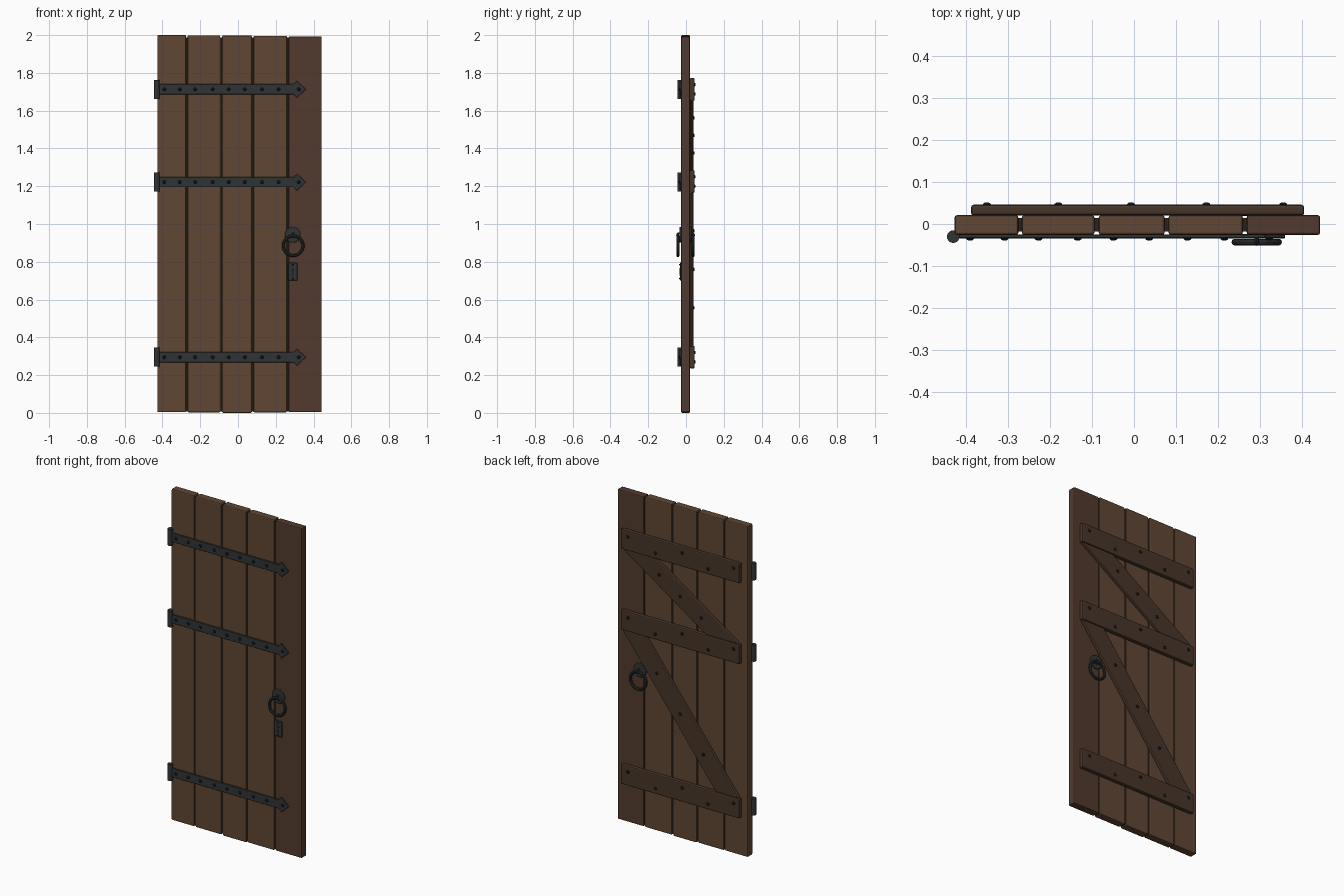
import bpy, bmesh, math
from mathutils import Vector

if "Cube" in bpy.data.objects:
    bpy.data.objects.remove(bpy.data.objects["Cube"])


def material(name, r, g, b):
    m = bpy.data.materials.new(name)
    m.diffuse_color = (r, g, b, 1)
    m.use_nodes = True
    m.node_tree.nodes["Principled BSDF"].inputs["Base Color"].default_value = m.diffuse_color
    return m


WOOD = material("plank_wood", 0.115, 0.062, 0.034)
WOOD_RED = material("reddish_plank_wood", 0.085, 0.042, 0.027)
WOOD_DARK = material("brace_wood", 0.062, 0.035, 0.022)
GAP = material("gap_wood", 0.025, 0.016, 0.01)
IRON = material("iron", 0.03, 0.034, 0.036)
BLACK = material("nail_iron", 0.014, 0.015, 0.016)


def finish(bm, name, mat, bevel=0, segments=1, smooth=False):
    bmesh.ops.recalc_face_normals(bm, faces=bm.faces[:])
    me = bpy.data.meshes.new(name)
    bm.to_mesh(me)
    bm.free()
    me.materials.append(mat)
    ob = bpy.data.objects.new(name, me)
    bpy.context.collection.objects.link(ob)
    if bevel:
        mod = ob.modifiers.new("bevel", 'BEVEL')
        mod.width, mod.segments = bevel, segments
        mod.limit_method = 'ANGLE'
    if smooth:
        bpy.ops.object.select_all(action='DESELECT')
        ob.select_set(True)
        bpy.context.view_layer.objects.active = ob
        bpy.ops.object.shade_smooth_by_angle(angle=math.radians(35))
    return ob


def slab(name, outline, y0, y1, mat, bevel=0, segments=1, smooth=False):
    """Extrude an x-z outline from y0 to y1."""
    bm = bmesh.new()
    face = bm.faces.new([bm.verts.new((x, y0, z)) for x, z in outline])
    ext = bmesh.ops.extrude_face_region(bm, geom=[face])
    verts = [v for v in ext["geom"] if isinstance(v, bmesh.types.BMVert)]
    bmesh.ops.translate(bm, vec=(0, y1 - y0, 0), verts=verts)
    return finish(bm, name, mat, bevel, segments, smooth)


def rect(x0, x1, z0, z1):
    return [(x0, z0), (x1, z0), (x1, z1), (x0, z1)]


def disc(cx, cz, rx, rz, n=24):
    return [(cx + rx * math.cos(i * math.tau / n), cz + rz * math.sin(i * math.tau / n)) for i in range(n)]


def nails(name, points, y, side, r=0.01, h=0.005):
    """Domed nail heads on a surface at y, facing side (+1 back, -1 front)."""
    bm = bmesh.new()
    for x, z in points:
        rings = []
        for k, dy in ((1, -0.002), (0.9, 0.4 * h), (0.5, h)):
            rings.append([bm.verts.new((px, y + side * dy, pz)) for px, pz in disc(x, z, r * k, r * k, 10)])
        for a, b in zip(rings, rings[1:]):
            for i in range(10):
                bm.faces.new((a[i], a[(i + 1) % 10], b[(i + 1) % 10], b[i]))
        bm.faces.new(rings[0])
        bm.faces.new(rings[-1])
    return finish(bm, name, BLACK)


def torus(name, c, R, r, mat, n=40, m=10, axis='Y'):
    bm = bmesh.new()
    grid = []
    for i in range(n):
        a = i * math.tau / n
        row = []
        for j in range(m):
            b = j * math.tau / m
            d, s = R + r * math.cos(b), r * math.sin(b)
            p = (d * math.cos(a), s, d * math.sin(a)) if axis == 'Y' else (s, d * math.cos(a), d * math.sin(a))
            row.append(bm.verts.new(Vector(c) + Vector(p)))
        grid.append(row)
    for i in range(n):
        for j in range(m):
            p, q, k = grid[i], grid[(i + 1) % n], (j + 1) % m
            bm.faces.new((p[j], q[j], q[k], p[k]))
    return finish(bm, name, mat, smooth=True)


# Vertical planks with slightly uneven ends
planks = [(-0.427, -0.275, 0.004, 2.0), (-0.267, -0.094, 0.003, 1.999), (-0.084, 0.073, 0.0, 1.998),
          (0.082, 0.259, 0.003, 1.996), (0.268, 0.443, 0.004, 1.993)]
for i, (x0, x1, z0, z1) in enumerate(planks):
    slab(f"plank_{i + 1}", rect(x0, x1, z0, z1), -0.026, 0.021,
         WOOD_RED if i == 4 else WOOD, 0.006, 2)

# Recessed tongues filling the gaps
for i in range(4):
    slab(f"plank_tongue_{i + 1}", rect(planks[i][1] - 0.004, planks[i + 1][0] + 0.004, 0.008, 1.988),
         -0.018, 0.014, GAP)

# Back ledges
BACK_NAILS = (-0.35, -0.18, -0.007, 0.172, 0.355)
LEVELS = (0.295, 1.225, 1.713)
for i, z in enumerate(LEVELS):
    slab(f"back_ledge_{i + 1}", rect(-0.388, 0.405, z - 0.06, z + 0.06), 0.020, 0.046, WOOD_DARK, 0.007, 2)
    nails(f"ledge_nails_{i + 1}",
          [(x, z + (0.025 if k % 2 == 0 else -0.025)) for k, x in enumerate(BACK_NAILS)], 0.046, 1)

# Diagonal back braces, cut to meet the ledges
for i, w in ((0, 0.155), (1, 0.22)):
    zb, zt = LEVELS[i] + 0.058, LEVELS[i + 1] - 0.058
    a, b = -0.38, 0.40
    slab(f"back_brace_{i + 1}", [(a, zb), (a + w, zb), (b, zt), (b - w, zt)], 0.020, 0.041, WOOD_DARK, 0.006, 2)
    lo, hi = a + w / 2, b - w / 2
    nails(f"brace_nails_{i + 1}",
          [(lo + (hi - lo) * t, zb + (zt - zb) * t) for t in (0.25, 0.5, 0.75)], 0.041, 1)

# Strap hinges with arrow tips and knuckles
STRAP_NAILS = (-0.39, -0.308, -0.227, -0.134, -0.049, 0.036, 0.127, 0.215, 0.322)
for i, z in enumerate((0.295, 1.222, 1.713)):
    h = 0.027
    outline = [(-0.43, -h), (0.295, -h), (0.312, -0.045), (0.36, 0), (0.312, 0.045), (0.295, h), (-0.43, h)]
    slab(f"strap_hinge_{i + 1}", [(x, z + dz) for x, dz in outline], -0.034, -0.025, IRON, 0.0015)
    nails(f"strap_nails_{i + 1}", [(x, z) for x in STRAP_NAILS], -0.034, -1)
    bm = bmesh.new()
    bmesh.ops.create_cone(bm, cap_ends=True, segments=20, radius1=0.015, radius2=0.015, depth=0.1)
    bmesh.ops.translate(bm, vec=(-0.43, -0.03, z), verts=bm.verts[:])
    finish(bm, f"hinge_knuckle_{i + 1}", IRON, smooth=True)

# Ring pulls on both faces
for side, y, label in ((-1, -0.026, "front"), (1, 0.021, "back")):
    slab(f"{label}_ring_plate", disc(0.29, 0.943, 0.042, 0.042), y - side * 0.002, y + side * 0.008,
         IRON, 0.003, 2, True)
    torus(f"{label}_ring", (0.292, y + side * 0.017, 0.885), 0.052, 0.008, IRON)
    torus(f"{label}_ring_staple", (0.292, y + side * 0.010, 0.940), 0.011, 0.005, IRON, 16, 8, 'X')

# Keyhole plate on the front
slab("keyhole_plate", rect(0.265, 0.315, 0.70, 0.796), -0.033, -0.025, IRON, 0.003)
slab("keyhole_round", disc(0.29, 0.757, 0.009, 0.009, 16), -0.0336, -0.03, BLACK)
slab("keyhole_slot", [(0.284, 0.727), (0.296, 0.727), (0.293, 0.755), (0.287, 0.755)], -0.0335, -0.03, BLACK)
nails("keyhole_plate_nails", [(0.29, 0.785), (0.29, 0.711)], -0.033, -1, 0.005, 0.003)
